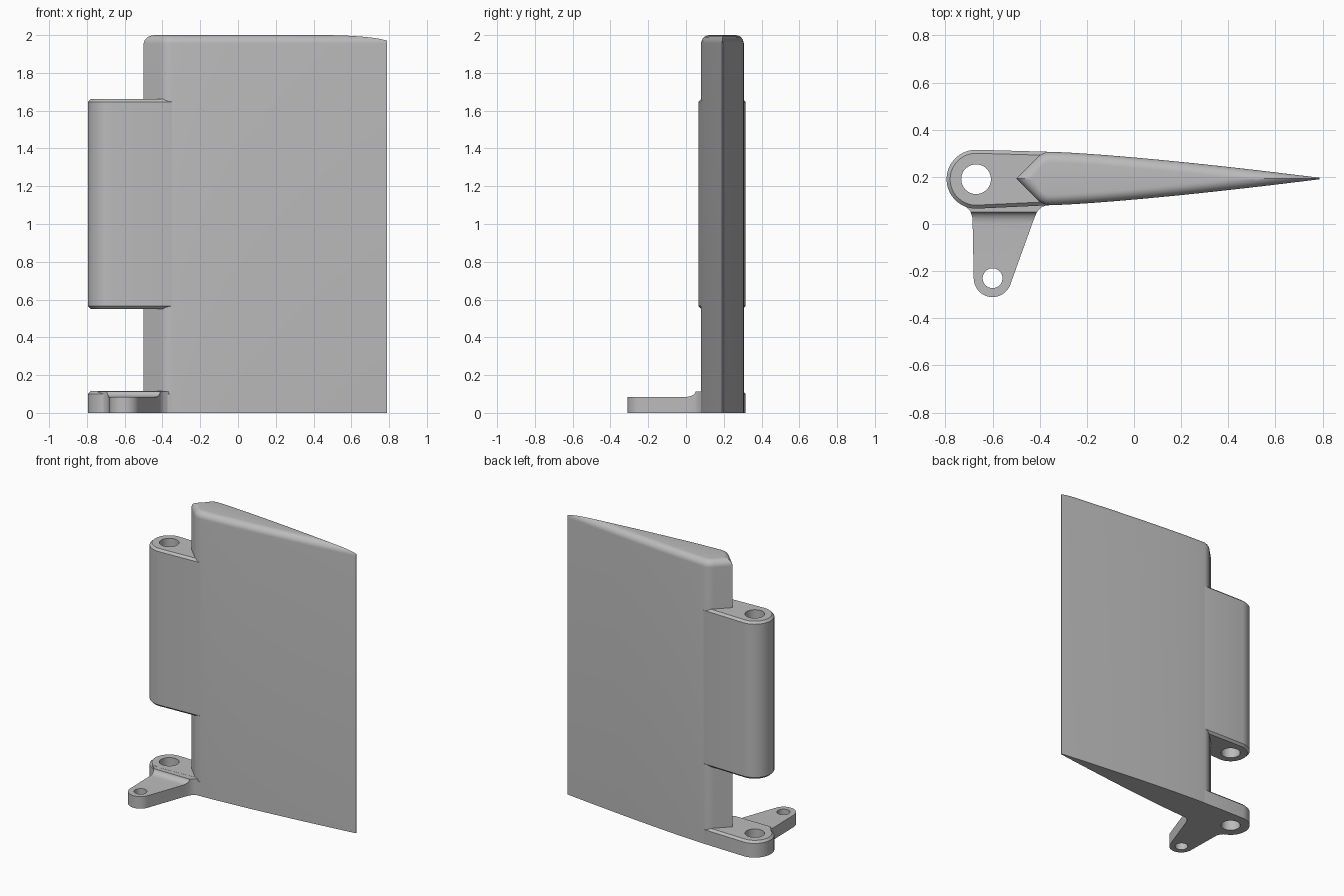
import bpy, bmesh
from math import sin, cos, pi, sqrt, radians, atan2

cube = bpy.data.objects.get("Cube")
if cube:
    bpy.data.objects.remove(cube)

grey = bpy.data.materials.new("plain grey")
grey.use_nodes = True
grey.diffuse_color = (0.5, 0.5, 0.5, 1)
grey.node_tree.nodes["Principled BSDF"].inputs["Base Color"].default_value = (0.5, 0.5, 0.5, 1)

MID = 0.193                 # centre plane of the blade
PIN = (-0.67, 0.19)         # hinge pin axis
ARM_PIN = (-0.6, -0.23)     # tiller arm pin axis


def loft(name, rings):
    """Skin a stack of equal closed rings and cap both ends."""
    bm = bmesh.new()
    rows = [[bm.verts.new(p) for p in ring] for ring in rings]
    n = len(rows[0])
    for a, b in zip(rows, rows[1:]):
        for i in range(n):
            j = (i + 1) % n
            bm.faces.new((a[i], a[j], b[j], b[i]))
    bm.faces.new(rows[0][::-1])
    bm.faces.new(rows[-1])
    bmesh.ops.remove_doubles(bm, verts=bm.verts, dist=0.0001)
    bmesh.ops.recalc_face_normals(bm, faces=bm.faces)
    mesh = bpy.data.meshes.new(name)
    bm.to_mesh(mesh)
    bm.free()
    obj = bpy.data.objects.new(name, mesh)
    bpy.context.collection.objects.link(obj)
    mesh.materials.append(grey)
    return obj


def select(obj):
    bpy.ops.object.select_all(action='DESELECT')
    obj.select_set(True)
    bpy.context.view_layer.objects.active = obj


def cut(obj, cutter):
    mod = obj.modifiers.new("cut", 'BOOLEAN')
    mod.operation = 'DIFFERENCE'
    mod.solver = 'EXACT'
    mod.object = cutter
    select(obj)
    bpy.ops.object.modifier_apply(modifier=mod.name)
    bpy.data.objects.remove(cutter)


def smooth(obj):
    select(obj)
    bpy.ops.object.shade_smooth_by_angle(angle=radians(30))


def arc(centre, r, start, end, steps):
    angles = [start + (end - start) * i / steps for i in range(steps + 1)]
    return [(centre[0] + r * cos(a), centre[1] + r * sin(a)) for a in angles]


def drill(obj, centre, r):
    circle = arc(centre, r, 0, 2 * pi, 48)[:-1]
    cut(obj, loft("hole_cutter", [[(x, y, z) for x, y in circle] for z in (-0.5, 2.5)]))


# Blade: wedge nose, rounded shoulder, long convex taper to the tail
SHOULDER, TAIL, FILLET, HEIGHT = -0.35, 0.788, 0.045, 2.0


def half_width(x):
    if x < -0.41:
        return x + 0.5
    if x < SHOULDER:
        t = (SHOULDER - x) / 0.06
        return 0.113 - 0.023 * t ** 2.4
    t = (x - SHOULDER) / (TAIL - SHOULDER)
    return 0.003 + 0.11 * (1 - t ** 1.3)


def blade_ring(x, steps=7):
    w = half_width(x)
    lean = cos(atan2(half_width(x + 0.002) - w, 0.002)) if x < SHOULDER else 1
    side = []
    for i in range(steps + 1):
        # distance in from the edge sets the height of the rounded top
        d = min(FILLET * (1 - cos(i / steps * pi / 2)), w * lean)
        z = HEIGHT - FILLET + sqrt(max(0, FILLET ** 2 - (FILLET - d) ** 2))
        side.append((w - d / lean, z))
    left = [(x, MID - y, z) for y, z in side]
    right = [(x, MID + y, z) for y, z in reversed(side)]
    return [(x, MID - w, 0)] + left + right + [(x, MID + w, 0)]


stations = [-0.5 + 0.0075 * i for i in range(20)]
stations += [SHOULDER + (TAIL - SHOULDER) * i / 40 for i in range(41)]
smooth(loft("blade", [blade_ring(x) for x in stations]))


# Hinge lugs: rounded tabs with chamfered rims, merging into the blade
def lug_ring(z, inset):
    pts = arc(PIN, 0.125 - inset, pi / 2, 3 * pi / 2, 32)
    pts += [(-0.35, MID - 0.113 + inset), (-0.2, MID - 0.085 + inset)]
    pts += [(-0.2, MID + 0.085 - inset), (-0.35, MID + 0.113 - inset)]
    return [(x, y, z) for x, y in pts]


CHAMFER = 0.015
for name, low, high in (("hinge_barrel", 0.55, 1.662), ("lower_lug", 0, 0.115)):
    rings = [lug_ring(high - CHAMFER, 0), lug_ring(high, CHAMFER)]
    if low:
        rings = [lug_ring(low, CHAMFER), lug_ring(low + CHAMFER, 0)] + rings
    else:
        rings = [lug_ring(low, 0)] + rings
    lug = loft(name, rings)
    drill(lug, PIN, 0.063)
    smooth(lug)

# Tiller arm: tapered plate with a concave step up to the lower lug
outline = [(-0.74, 0.095), (-0.715, 0.076), (-0.695, 0.055), (-0.685, 0.025)]
outline += arc(ARM_PIN, 0.08, pi, 2 * pi - 0.35, 28)
outline += [(-0.425, 0.02), (-0.412, 0.05), (-0.395, 0.07), (-0.36, 0.085), (-0.36, 0.1)]
arm = loft("tiller_arm", [[(x, y, z) for x, y in outline] for z in (0, 0.1145)])
step = [(-0.5, 0.085)] + [(y, 0.125 - z) for y, z in arc((0.0, 0.0), 0.04, pi / 2, 0.25, 8)]
step = [(-0.5, 0.085)] + [(0.05 * sin(a), 0.115 - 0.03 * cos(a))
                          for a in (pi / 2 * i / 8 for i in range(9))]
step += [(0.05, 0.3), (-0.5, 0.3)]
cut(arm, loft("step_cutter", [[(x, y, z) for y, z in step] for x in (-1, 0)]))
drill(arm, ARM_PIN, 0.042)
smooth(arm)
